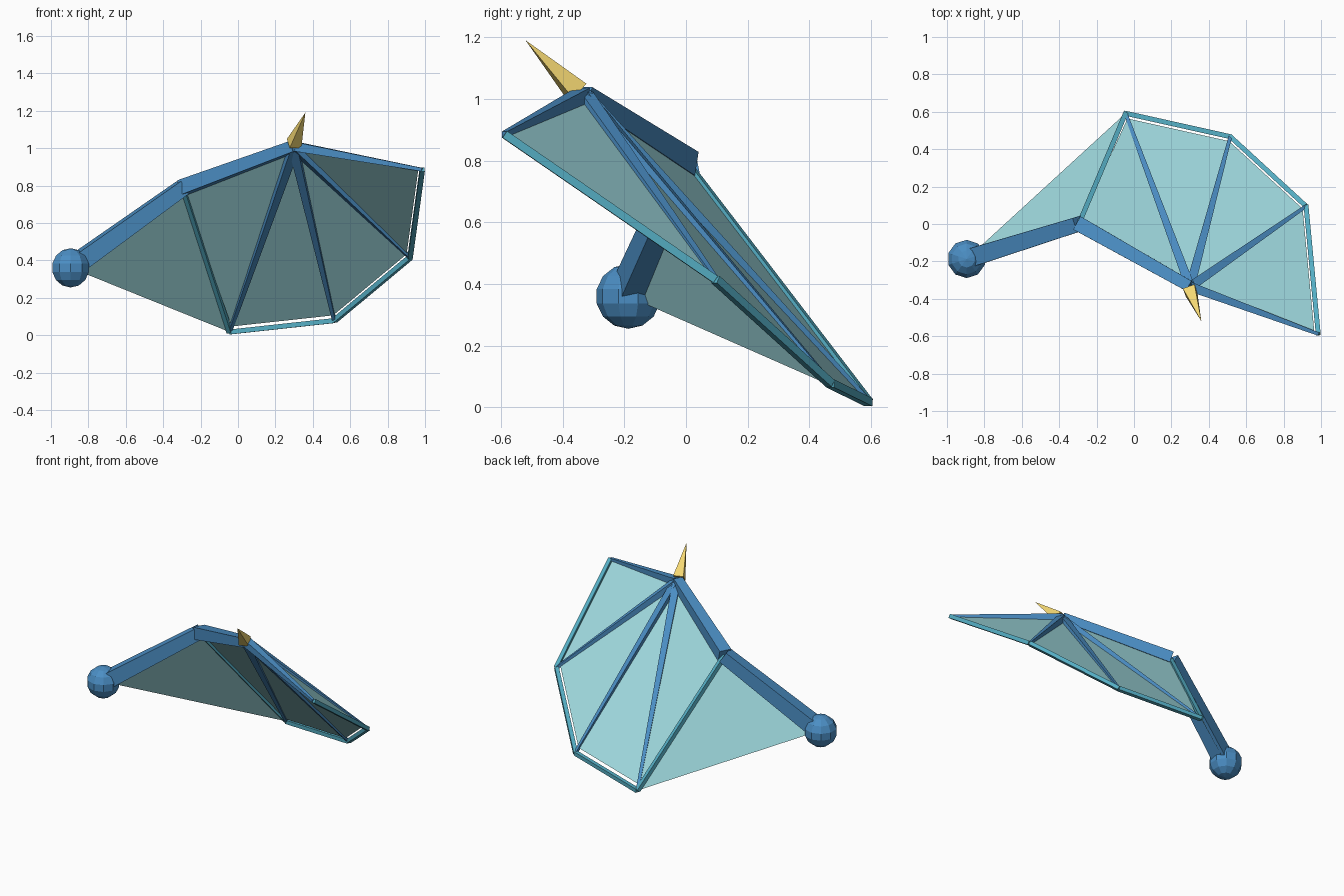
import bpy, bmesh, math
from mathutils import Vector as V

if "Cube" in bpy.data.objects:
    bpy.data.objects.remove(bpy.data.objects["Cube"])

def mat(name, col):
    m = bpy.data.materials.new(name)
    m.diffuse_color = col
    m.use_nodes = True
    m.node_tree.nodes["Principled BSDF"].inputs["Base Color"].default_value = m.diffuse_color
    return m

BLUE = mat("bone_blue", (0.07, 0.27, 0.55, 1))
TEAL = mat("trim_teal", (0.09, 0.42, 0.55, 1))
SKIN = mat("membrane_aqua", (0.36, 0.72, 0.76, 1))
GOLD = mat("claw_gold", (0.90, 0.68, 0.17, 1))

def finish(bm, name, m):
    me = bpy.data.meshes.new(name)
    bm.to_mesh(me)
    bm.free()
    me.materials.append(m)
    ob = bpy.data.objects.new(name, me)
    bpy.context.collection.objects.link(ob)

def beam(name, a, b, r1, r2, m):
    """Tapered square bar from a to b; r1, r2 are half widths. r2=0 gives a spike."""
    d = (b - a).normalized()
    side = d.cross(V((0, 0, 1))).normalized()
    up = side.cross(d)
    bm = bmesh.new()
    corners = ((1, 1), (-1, 1), (-1, -1), (1, -1))
    v0 = [bm.verts.new(a + (side * i + up * j) * r1) for i, j in corners]
    if r2:
        v1 = [bm.verts.new(b + (side * i + up * j) * r2) for i, j in corners]
        bm.faces.new(v1)
    else:
        v1 = [bm.verts.new(b)] * 4
    bm.faces.new(v0[::-1])
    for k in range(4):
        n = (k + 1) % 4
        bm.faces.new([v0[k], v0[n], v1[n], v1[k]] if r2 else [v0[k], v0[n], v1[0]])
    bmesh.ops.recalc_face_normals(bm, faces=bm.faces)
    finish(bm, name, m)

# joints and finger tips
shoulder = V((-0.895, -0.187, 0.36))
elbow = V((-0.295, 0.0, 0.79))
wrist = V((0.30, -0.335, 1.01))
tips = [V((0.985, -0.588, 0.885)), V((0.92, 0.095, 0.415)),
        V((0.515, 0.467, 0.078)), V((-0.045, 0.592, 0.017))]

# shoulder ball
bm = bmesh.new()
bmesh.ops.create_uvsphere(bm, u_segments=10, v_segments=7, radius=0.105)
bmesh.ops.translate(bm, verts=bm.verts, vec=shoulder)
finish(bm, "shoulder_ball", BLUE)

# arm bones
beam("upper_arm", shoulder, elbow, 0.05, 0.04, BLUE)
beam("forearm", elbow, wrist, 0.04, 0.03, BLUE)

# finger ribs
for i, t in enumerate(tips):
    beam(f"finger_{i+1}", wrist, t, 0.025, 0.009, BLUE)

# claw at the wrist
beam("wrist_claw", V((0.30, -0.355, 1.025)), V((0.36, -0.52, 1.19)), 0.033, 0, GOLD)

# trim along the trailing edge
rim = tips + [elbow]
for i in range(4):
    beam(f"edge_trim_{i+1}", rim[i], rim[i + 1], 0.013, 0.013, TEAL)

# membrane panels, pulled in slightly from the trim
inner = [wrist.lerp(t, 0.97) for t in tips]
bm = bmesh.new()
w, e, s = (bm.verts.new(p) for p in (wrist, elbow, shoulder))
pts = [bm.verts.new(p) for p in inner] + [e]
for i in range(4):
    bm.faces.new((w, pts[i + 1], pts[i]))
finish_pts = bm.verts.new(tips[3])
bm.faces.new((e, s, finish_pts))
bmesh.ops.recalc_face_normals(bm, faces=bm.faces)
finish(bm, "wing_membrane", SKIN)
